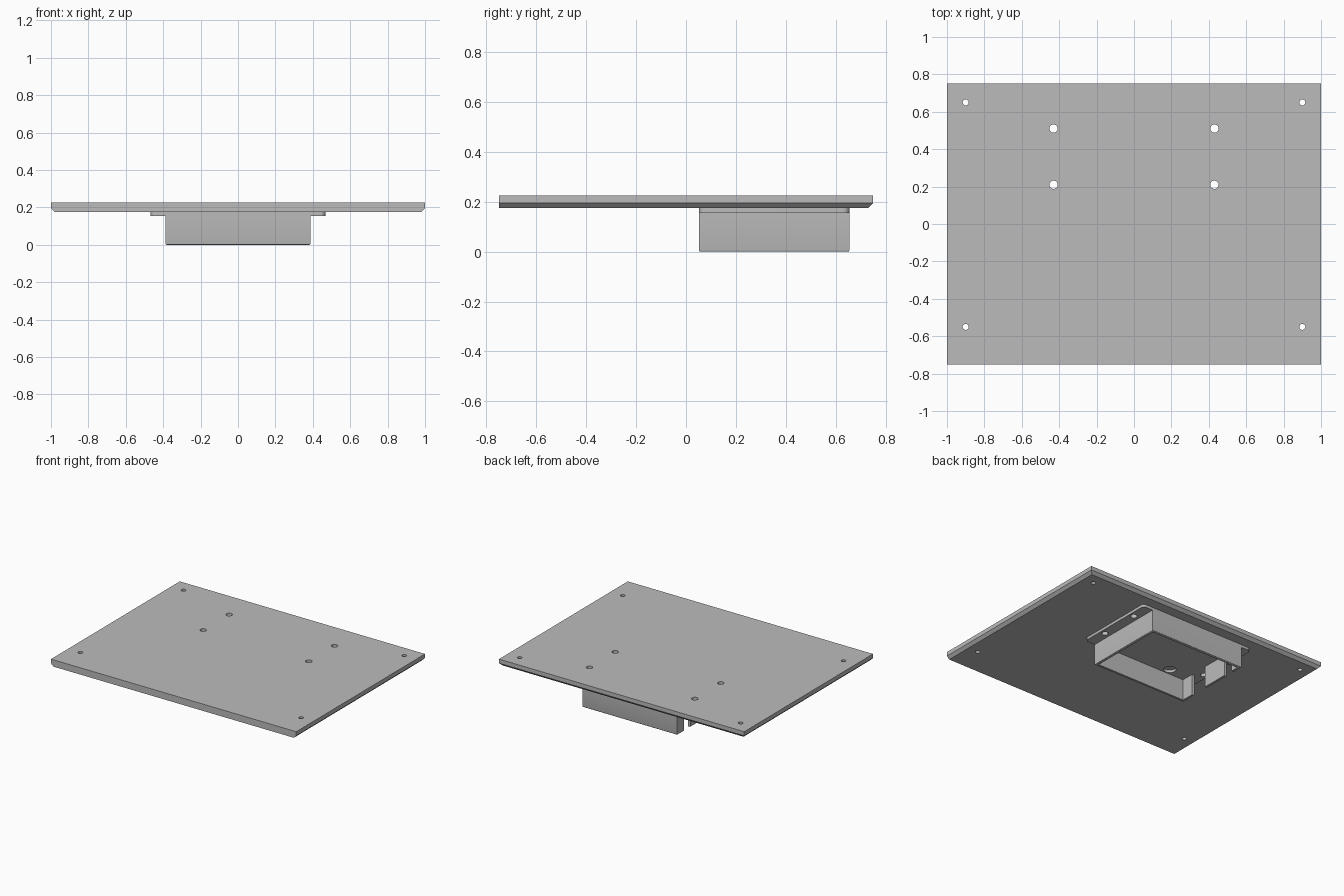
import bpy
import bmesh
from mathutils import Matrix

cube = bpy.data.objects.get("Cube")
if cube:
    bpy.data.objects.remove(cube, do_unlink=True)

grey = bpy.data.materials.new("plain grey")
grey.use_nodes = True
GREY = (0.5, 0.5, 0.5, 1)
grey.diffuse_color = GREY
grey.node_tree.nodes["Principled BSDF"].inputs["Base Color"].default_value = GREY

TOP, UNDER, FLANGE = 0.225, 0.175, 0.155   # plate top, plate underside, flange underside
FRONT, BACK, HALF = 0.052, 0.655, 0.387    # tray footprint
WALL = 0.02


def finish(name, bm):
    mesh = bpy.data.meshes.new(name)
    bm.to_mesh(mesh)
    bm.free()
    mesh.materials.append(grey)
    ob = bpy.data.objects.new(name, mesh)
    bpy.context.collection.objects.link(ob)
    return ob


def box(name, lo, hi, rule=None, size=0.0, segments=1):
    """Block between two corners, bevelling the edges picked by the rule."""
    bm = bmesh.new()
    bmesh.ops.create_cube(bm, size=1)
    for v in bm.verts:
        v.co = [(a + b) / 2 + c * (b - a) for a, b, c in zip(lo, hi, v.co)]
    if rule:
        edges = [e for e in bm.edges if rule(e.verts[0].co, e.verts[1].co)]
        bmesh.ops.bevel(bm, geom=edges, offset=size, segments=segments,
                        profile=0.5, affect='EDGES')
    return finish(name, bm)


def drill(name, x, y, z0, z1, radius):
    bm = bmesh.new()
    bmesh.ops.create_cone(bm, cap_ends=True, segments=32, radius1=radius, radius2=radius,
                          depth=z1 - z0, matrix=Matrix.Translation((x, y, (z0 + z1) / 2)))
    return finish(name, bm)


def combine(target, tool, operation='DIFFERENCE'):
    mod = target.modifiers.new(operation, 'BOOLEAN')
    mod.operation = operation
    mod.solver = 'EXACT'
    mod.object = tool
    bpy.context.view_layer.objects.active = target
    bpy.ops.object.modifier_apply(modifier=mod.name)
    bpy.data.objects.remove(tool, do_unlink=True)


# Plate with its lower edge chamfered on the sides and back
def lower_side_or_back(a, b):
    low = max(a.z, b.z) < TOP - 0.01
    return low and not (a.y < 0 and b.y < 0)


plate = box("top_plate", (-1, -0.75, UNDER), (1, 0.75, TOP), lower_side_or_back, 0.02)

# Tray body with softened lower rim, and flange with rounded corners
tray = box("under_tray", (-HALF, FRONT, 0), (HALF, BACK, UNDER),
           lambda a, b: max(a.z, b.z) < 0.01, 0.006, 3)
flange = box("flange", (-0.467, FRONT, FLANGE), (0.467, BACK, UNDER),
             lambda a, b: abs(a.z - b.z) > 0.01, 0.025, 6)
combine(tray, flange, 'UNION')

# Cavity open at the bottom
combine(tray, box("cavity", (-HALF + WALL, FRONT + WALL, -0.1),
                  (HALF - WALL, BACK - WALL, FLANGE)))

# Cable notches in one end wall
for y0, y1 in ((0.165, 0.3), (0.5, 0.575)):
    combine(tray, box("notch", (-HALF - 0.005, y0, -0.1), (-HALF + WALL + 0.01, y1, FLANGE)))

# Round opening in the tray roof
combine(tray, drill("roof_hole", -0.21, 0.12, 0.1, 0.2, 0.042))

# Screw holes
for side in (-1, 1):
    for y in (0.21, 0.51):
        for part in (tray, plate):
            combine(part, drill("flange_hole", side * 0.43, y, 0.1, 0.3, 0.022))
    for y in (-0.55, 0.65):
        combine(plate, drill("corner_hole", side * 0.9, y, 0.1, 0.3, 0.016))

# Smooth the rounded parts, keep the edges sharp
for ob in (plate, tray):
    bpy.ops.object.select_all(action='DESELECT')
    ob.select_set(True)
    bpy.context.view_layer.objects.active = ob
    bpy.ops.object.shade_smooth_by_angle(angle=0.6)
